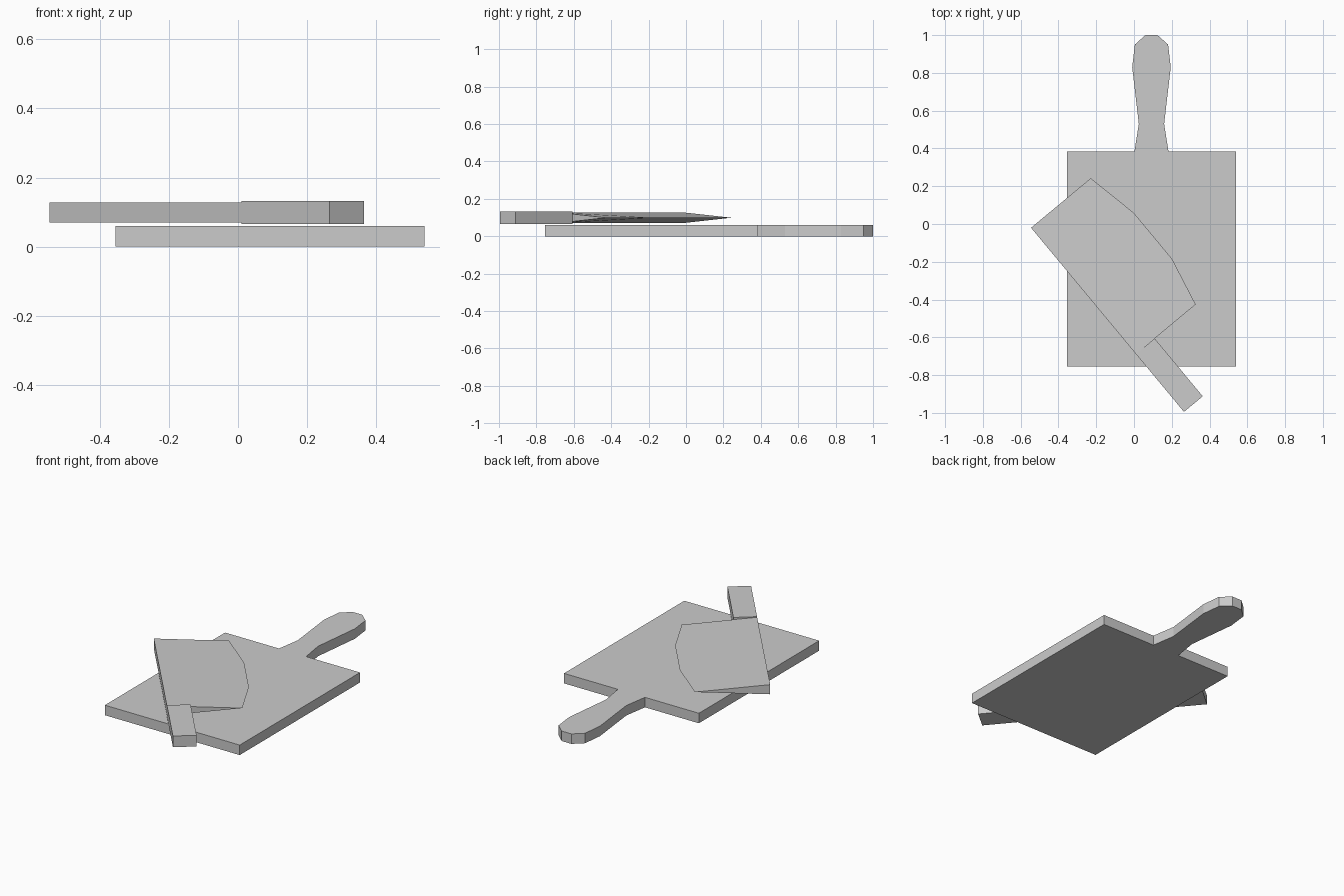
import bpy
import bmesh
from mathutils import Vector

cube = bpy.data.objects.get("Cube")
if cube:
    bpy.data.objects.remove(cube, do_unlink=True)

GREY = (0.6, 0.6, 0.6, 1)
grey = bpy.data.materials.new("plain grey")
grey.use_nodes = True
grey.diffuse_color = GREY
grey.node_tree.nodes["Principled BSDF"].inputs["Base Color"].default_value = GREY


def finish(name, bm):
    """Turn a bmesh into a flat-shaded grey object."""
    bmesh.ops.recalc_face_normals(bm, faces=bm.faces[:])
    mesh = bpy.data.meshes.new(name)
    bm.to_mesh(mesh)
    bm.free()
    mesh.materials.append(grey)
    obj = bpy.data.objects.new(name, mesh)
    bpy.context.collection.objects.link(obj)
    return obj


def slab(name, outline, bottom, top):
    """Extrude a flat outline upwards."""
    bm = bmesh.new()
    face = bm.faces.new([bm.verts.new((x, y, bottom)) for x, y in outline])
    grown = bmesh.ops.extrude_face_region(bm, geom=[face], use_keep_orig=True)
    verts = [g for g in grown["geom"] if isinstance(g, bmesh.types.BMVert)]
    bmesh.ops.translate(bm, verts=verts, vec=(0, 0, top - bottom))
    return finish(name, bm)


# Cutting board with a paddle handle, mirrored about its own centre line
CENTRE = 0.0925
half = [(0.4475, -0.755), (0.4475, 0.385), (0.09, 0.385), (0.067, 0.53),
        (0.102, 0.83), (0.088, 0.95), (0.032, 1.0)]
outline = [(CENTRE + w, y) for w, y in half]
outline += [(CENTRE - w, y) for w, y in reversed(half)]
slab("cutting_board", outline, 0, 0.06)

# Cleaver frame: along the spine, and across towards the cutting edge
TIP = Vector((-0.545, -0.02))
along = Vector((0.81, -0.975)).normalized()
across = Vector((-along.y, along.x))
BLADE, LENGTH = 0.869, 1.267


def place(u, n):
    return TIP + along * u + across * n


# Wedge blade: thick spine tapering to a sharp faceted edge
bm = bmesh.new()
top, low = [[bm.verts.new((*place(u, 0), z)) for u in (0, BLADE)]
            for z in (0.128, 0.07)]
edge = [bm.verts.new((*place(u, n), 0.099)) for u, n in
        ((BLADE, 0.411), (0.603, 0.469), (0.287, 0.469), (0, 0.411))]
bm.faces.new(top + edge)
bm.faces.new(low + edge)
bm.faces.new(top + low[::-1])
bm.faces.new((top[0], low[0], edge[3]))
bm.faces.new((top[1], low[1], edge[0]))
finish("cleaver_blade", bm)

# Block grip continuing the spine
slab("cleaver_grip", [place(u, n) for u, n in
     ((BLADE, 0), (LENGTH, 0), (LENGTH, 0.129), (BLADE, 0.129))], 0.065, 0.132)
